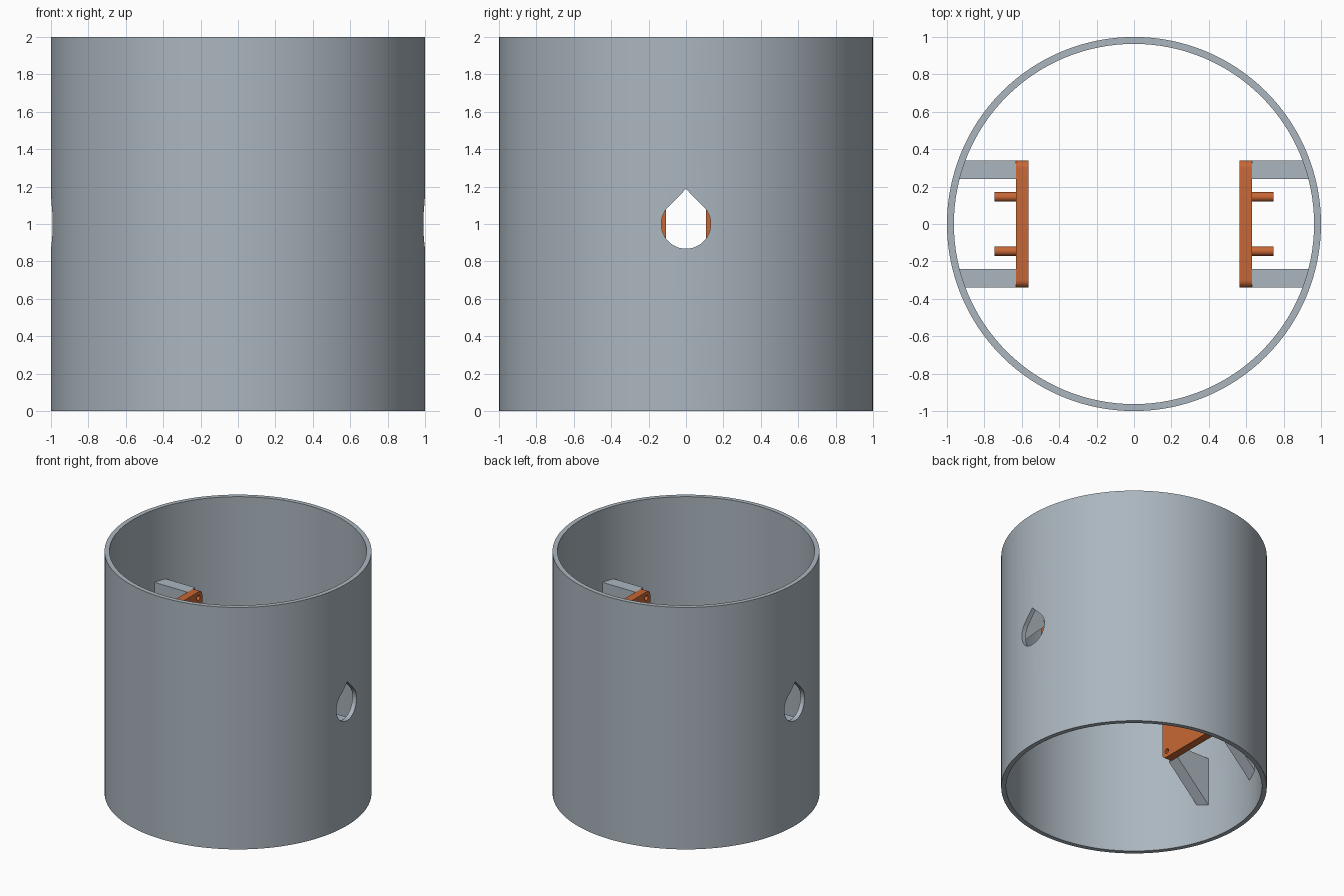
import bpy, bmesh, math
from mathutils import Matrix

cube = bpy.data.objects.get("Cube")
if cube:
    bpy.data.objects.remove(cube, do_unlink=True)


def material(name, rgb):
    m = bpy.data.materials.new(name)
    m.use_nodes = True
    m.diffuse_color = (*rgb, 1)
    m.node_tree.nodes["Principled BSDF"].inputs["Base Color"].default_value = (*rgb, 1)
    return m


GREY = material("blue_grey", (0.41, 0.47, 0.52))
ORANGE = material("burnt_orange", (0.58, 0.135, 0.035))


def finish(name, bm, mat):
    bmesh.ops.recalc_face_normals(bm, faces=bm.faces)
    mesh = bpy.data.meshes.new(name)
    bm.to_mesh(mesh)
    bm.free()
    mesh.materials.append(mat)
    ob = bpy.data.objects.new(name, mesh)
    bpy.context.collection.objects.link(ob)
    return ob


def prism(name, points, depth, mat):
    """Extrude a closed outline of 3D points along the depth vector."""
    bm = bmesh.new()
    face = bm.faces.new([bm.verts.new(p) for p in points])
    geom = bmesh.ops.extrude_face_region(bm, geom=[face])["geom"]
    moved = [v for v in geom if isinstance(v, bmesh.types.BMVert)]
    bmesh.ops.translate(bm, verts=moved, vec=depth)
    return finish(name, bm, mat)


def arc(y, z, r, start, end, n):
    steps = [math.radians(start + (end - start) * i / n) for i in range(n + 1)]
    return [(y + r * math.cos(a), z + r * math.sin(a)) for a in steps]


def rod(name, x0, x1, y, z, r, mat):
    ring = arc(y, z, r, 0, 360, 24)[:-1]
    return prism(name, [(x0, *p) for p in ring], (x1 - x0, 0, 0), mat)


def cut(target, cutter):
    mod = target.modifiers.new("cut", "BOOLEAN")
    mod.operation, mod.solver, mod.object = "DIFFERENCE", "EXACT", cutter
    bpy.context.view_layer.objects.active = target
    bpy.ops.object.modifier_apply(modifier=mod.name)
    bpy.data.objects.remove(cutter, do_unlink=True)


def smooth(ob):
    bpy.ops.object.select_all(action="DESELECT")
    ob.select_set(True)
    bpy.context.view_layer.objects.active = ob
    bpy.ops.object.shade_smooth_by_angle(angle=math.radians(30))


# Open tube: a wall section spun around the z axis
bm = bmesh.new()
wall = [bm.verts.new(p) for p in ((1, 0, 0), (1, 0, 2), (0.963, 0, 2), (0.963, 0, 0))]
edges = [bm.edges.new((wall[i], wall[(i + 1) % 4])) for i in range(4)]
bmesh.ops.spin(bm, geom=wall + edges, axis=(0, 0, 1), cent=(0, 0, 0),
               angle=math.tau, steps=128, use_merge=True)
bmesh.ops.remove_doubles(bm, verts=bm.verts, dist=1e-5)
tube = finish("tube_wall", bm, GREY)

# Teardrop opening through both sides
drop = arc(0, 1, 0.132, 135, 405, 48) + [(0, 1.187)]
cut(tube, prism("drop_cutter", [(-1.2, *p) for p in drop], (2.4, 0, 0), GREY))
smooth(tube)

PLATE_IN, PLATE_OUT = 0.565, 0.63
for side, label in ((1, "left"), (-1, "right")):
    # Mounting plate with rounded corners
    outline = []
    for i, (sy, sz) in enumerate(((1, 1), (-1, 1), (-1, -1), (1, -1))):
        outline += arc(sy * 0.3, 1 + sz * 0.36, 0.04, i * 90, i * 90 + 90, 8)
    plate = prism(label + "_mounting_plate", [(side * PLATE_IN, *p) for p in outline],
                  (side * (PLATE_OUT - PLATE_IN), 0, 0), ORANGE)

    # Central window
    window = [(-0.107, 0.8), (0.107, 0.8), (0.107, 1.2), (-0.107, 1.2)]
    cut(plate, prism("window_cutter", [(side * 0.5, *p) for p in window],
                     (side * 0.2, 0, 0), ORANGE))

    for sy, depth_name in ((1, "back"), (-1, "front")):
        for sz, height_name in ((1, "upper"), (-1, "lower")):
            tag = "_".join((label, height_name, depth_name))
            y, z = sy * 0.29, 1 + sz * 0.35
            # Screw hole in the plate corner
            cut(plate, rod("screw_cutter", side * 0.5, side * 0.7, y, z, 0.02, ORANGE))
            # Support arm with a sloped underside running into the wall
            profile = [(PLATE_OUT, z + 0.05), (0.936, z + 0.05),
                       (0.936, z - 0.356), (PLATE_OUT, z - 0.05)]
            arm = prism(tag + "_support_arm",
                        [(side * px, y - 0.05, pz) for px, pz in profile],
                        (0, 0.1, 0), GREY)
            cut(arm, rod("screw_cutter", side * 0.6, side * 0.75, y, z, 0.02, GREY))
            # Locating pin on the outer face of the plate
            pin = rod(tag + "_pin", side * (PLATE_OUT - 0.01), side * 0.745,
                      sy * 0.145, 1 + sz * 0.245, 0.025, ORANGE)
            smooth(pin)
    smooth(plate)
